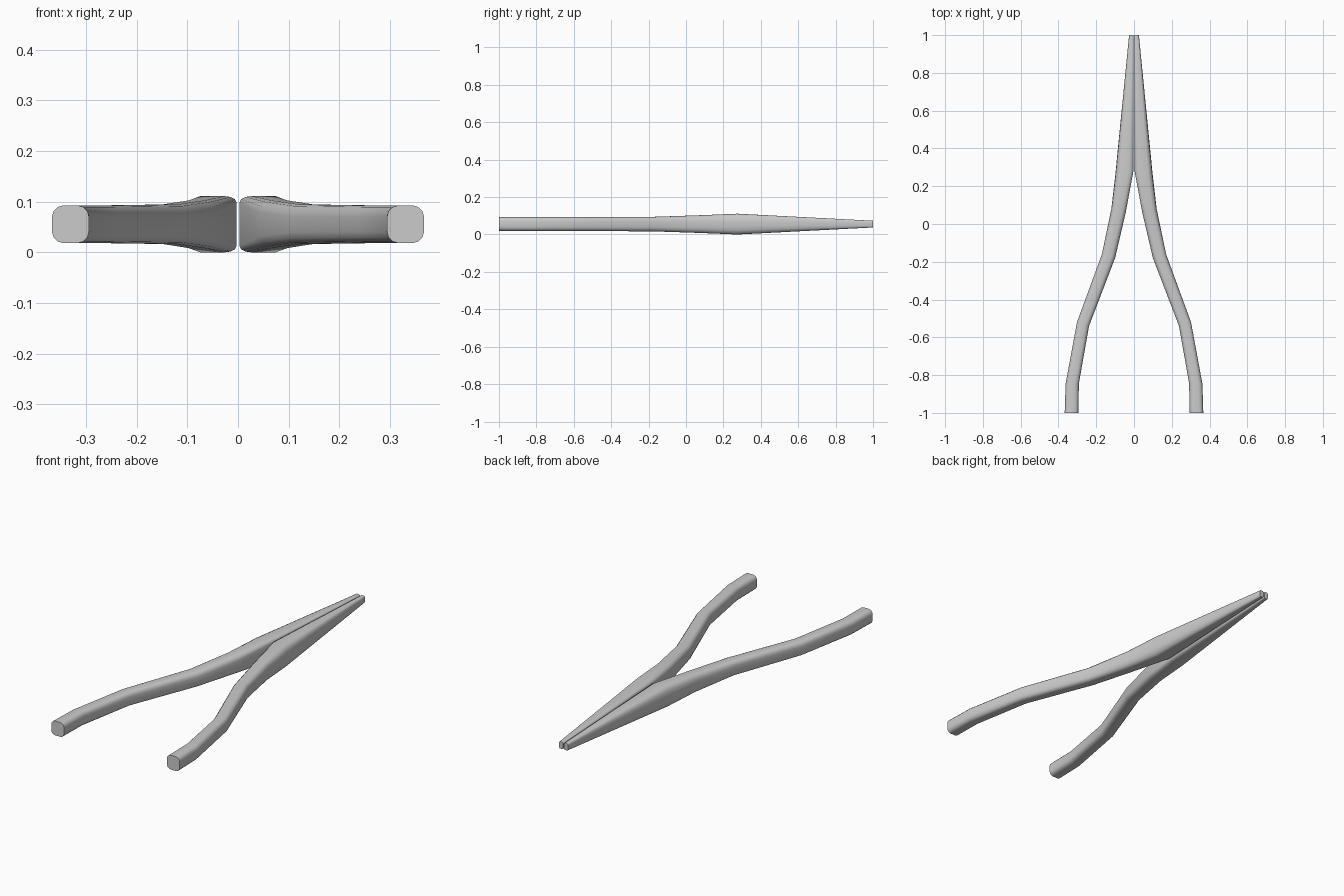
import bpy, bmesh, math

old = bpy.data.objects.get("Cube")
if old:
    bpy.data.objects.remove(old, do_unlink=True)

# Single bare-metal colour
steel = bpy.data.materials.new("grey_steel")
steel.use_nodes = True
colour = (0.6, 0.6, 0.6, 1)
steel.diffuse_color = colour
steel.node_tree.nodes["Principled BSDF"].inputs["Base Color"].default_value = colour

MID = 0.0555      # height of the centre plane
STEPS = 3         # segments in each rounded corner

# inner x, inner y, outer x, outer y, half height, inner rounding, outer rounding
SECTIONS = [
    (0.003, 1.00, 0.026, 1.00, 0.018, 0.45, 0.6),
    (0.003, 0.28, 0.098, 0.27, 0.0555, 0.22, 0.75),
    (0.044, 0.06, 0.120, 0.08, 0.047, 0.5, 0.65),
    (0.100, -0.18, 0.170, -0.16, 0.039, 0.6, 0.6),
    (0.238, -0.54, 0.302, -0.52, 0.037, 0.6, 0.6),
    (0.292, -0.845, 0.362, -0.845, 0.037, 0.6, 0.6),
    (0.294, -1.00, 0.367, -1.00, 0.037, 0.6, 0.6),
]


def cross_section(xi, yi, xo, yo, half, r_in, r_out):
    """Rounded rectangle spanning the inner and outer edge of an arm."""
    points = []
    corners = [(1, 1, r_out), (-1, 1, r_in), (-1, -1, r_in), (1, -1, r_out)]
    for i, (su, sv, rz) in enumerate(corners):
        ru = 0.6 if xi > 0.01 else 0.5
        for k in range(STEPS + 1):
            a = (i + k / STEPS) * math.pi / 2
            u = su * (1 - ru) + ru * math.cos(a)
            v = sv * (1 - rz) + rz * math.sin(a)
            t = (u + 1) / 2
            points.append((xi + (xo - xi) * t, yi + (yo - yi) * t, MID + half * v))
    return points


def make_arm(name, side):
    """Loft one jaw and handle; side is +1 for left, -1 for right."""
    bm = bmesh.new()
    rings = [[bm.verts.new((side * x, y, z)) for x, y, z in cross_section(*s)]
             for s in SECTIONS]
    for a, b in zip(rings, rings[1:]):
        for i in range(len(a)):
            j = (i + 1) % len(a)
            bm.faces.new((a[i], a[j], b[j], b[i]))
    bm.faces.new(rings[0])
    bm.faces.new(rings[-1])
    bmesh.ops.recalc_face_normals(bm, faces=bm.faces)
    mesh = bpy.data.meshes.new(name)
    bm.to_mesh(mesh)
    bm.free()
    mesh.materials.append(steel)
    mesh.shade_smooth()
    mesh.set_sharp_from_angle(angle=math.radians(40))
    bpy.context.collection.objects.link(bpy.data.objects.new(name, mesh))


# Two mirrored arms meeting along the jaws
make_arm("left_arm", 1)
make_arm("right_arm", -1)
